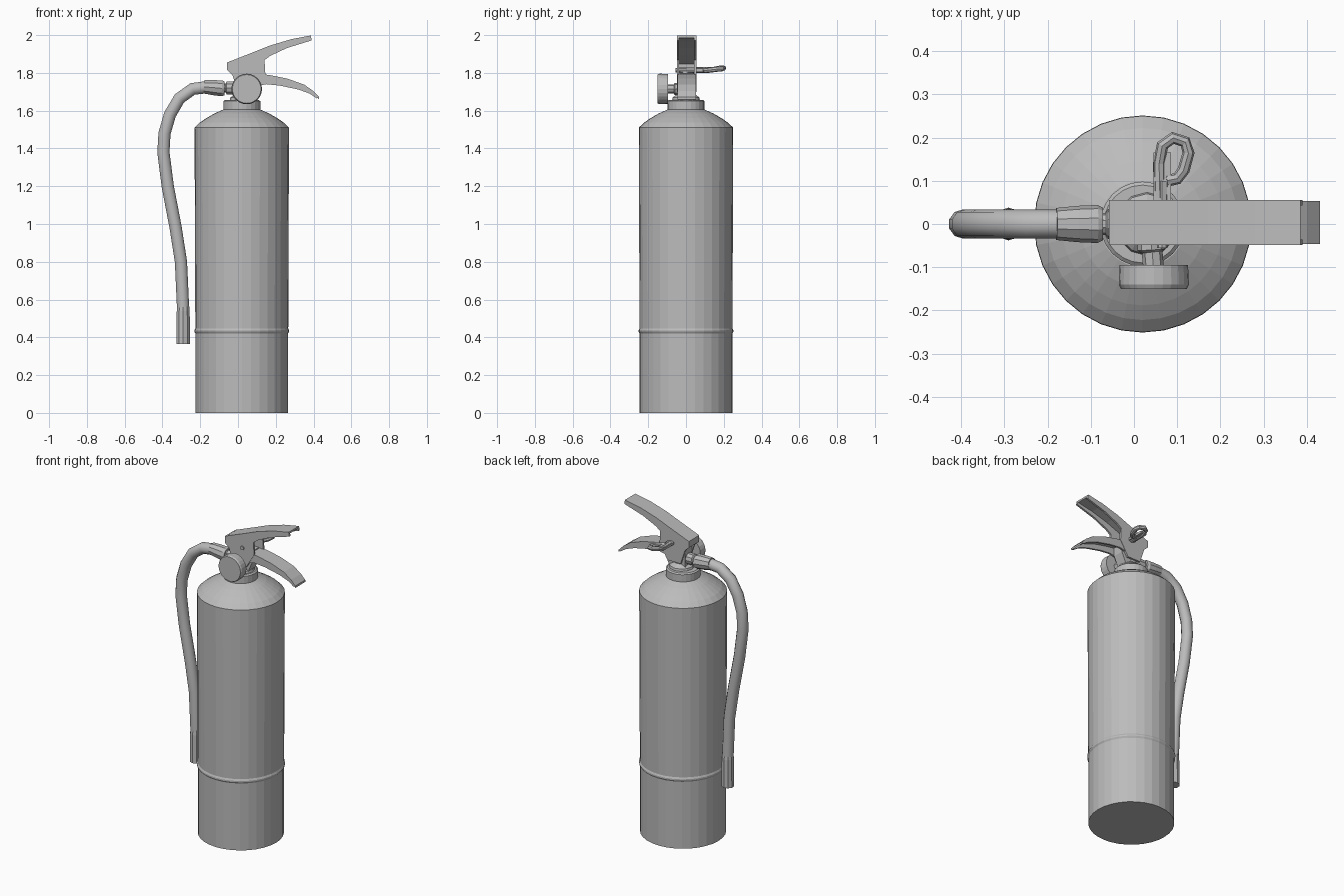
import bpy, bmesh, math
from mathutils import Vector

cube = bpy.data.objects.get("Cube")
if cube:
    bpy.data.objects.remove(cube, do_unlink=True)

grey = bpy.data.materials.new("plain grey")
grey.use_nodes = True
grey.diffuse_color = (0.5, 0.5, 0.5, 1)
grey.node_tree.nodes["Principled BSDF"].inputs["Base Color"].default_value = (0.5, 0.5, 0.5, 1)


def finish(name, bm, smooth=None):
    bmesh.ops.recalc_face_normals(bm, faces=bm.faces)
    mesh = bpy.data.meshes.new(name)
    bm.to_mesh(mesh)
    bm.free()
    mesh.materials.append(grey)
    ob = bpy.data.objects.new(name, mesh)
    bpy.context.collection.objects.link(ob)
    if smooth:
        bpy.ops.object.select_all(action='DESELECT')
        ob.select_set(True)
        bpy.context.view_layer.objects.active = ob
        bpy.ops.object.shade_smooth_by_angle(angle=math.radians(smooth))
    return ob


def skin(name, rings, smooth=None):
    """Join rings of points into a capped skin."""
    bm = bmesh.new()
    loops = [[bm.verts.new(p) for p in ring] for ring in rings]
    n = len(loops[0])
    for a, b in zip(loops, loops[1:]):
        for i in range(n):
            j = (i + 1) % n
            bm.faces.new((a[i], a[j], b[j], b[i]))
    bm.faces.new(loops[0])
    bm.faces.new(loops[-1])
    return finish(name, bm, smooth)


def tube(name, path, sides=10, smooth=None, up=(0, 1, 0)):
    """Sweep a circle along (x, y, z, radius) points."""
    pts = [Vector(p[:3]) for p in path]
    rings = []
    for i, p in enumerate(pts):
        d = (pts[min(i + 1, len(pts) - 1)] - pts[max(i - 1, 0)]).normalized()
        u = Vector(up)
        u = (u - d * u.dot(d)).normalized()
        v = d.cross(u)
        angles = [2 * math.pi * k / sides for k in range(sides)]
        rings.append([p + path[i][3] * (u * math.cos(a) + v * math.sin(a)) for a in angles])
    return skin(name, rings, smooth)


def lathe(name, profile, x, sides):
    """Turn a (radius, z) profile about an upright axis."""
    angles = [2 * math.pi * k / sides for k in range(sides)]
    return skin(name, [[(x + r * math.cos(a), r * math.sin(a), z) for a in angles]
                       for r, z in profile])


def plate(name, outline, y0, y1):
    """Extrude an (x, z) outline across the width."""
    return skin(name, [[(x, y, z) for x, z in outline] for y in (y0, y1)])


def channel(name, top, under, y0, y1, t=0.012):
    """Folded sheet lever: a top skin with two side flanges."""
    plate(name + "_top", top + [(x, z - t) for x, z in reversed(top)], y0, y1)
    for side, a in (("front", y0), ("back", y1 - t)):
        plate(f"{name}_{side}_flange", top + under[::-1], a, a + t)


# Tank with a raised band, shoulder and neck collar
AXIS = 0.02
lathe("tank", [(0.245, 0), (0.245, 0.42), (0.251, 0.43), (0.251, 0.438), (0.246, 0.448),
               (0.25, 1.51), (0.222, 1.537), (0.188, 1.56), (0.145, 1.585), (0.1, 1.605)],
      AXIS, 32)
lathe("neck_collar", [(0.098, 1.595), (0.098, 1.65), (0.09, 1.657)], AXIS, 24)

# Valve body
lathe("valve_base", [(0.075, 1.65), (0.07, 1.67), (0.045, 1.69), (0.042, 1.82)], 0.03, 12)
plate("valve_block", [(-0.02, 1.66), (0.09, 1.66), (0.12, 1.73), (0.12, 1.8), (-0.02, 1.8)],
      -0.032, 0.037)

# Carrying handle and squeeze lever
channel("upper_lever",
        [(-0.058, 1.855), (0.077, 1.908), (0.17, 1.945), (0.28, 1.978), (0.385, 1.998)],
        [(-0.058, 1.815), (0.13, 1.86), (0.17, 1.89), (0.26, 1.932), (0.39, 1.972)],
        -0.048, 0.055)
plate("upper_lever_end", [(-0.058, 1.815), (-0.046, 1.815), (-0.046, 1.86), (-0.058, 1.855)],
      -0.048, 0.055)
for side, y in (("front", -0.048), ("back", 0.043)):
    plate(f"valve_cheek_{side}", [(-0.058, 1.815), (-0.03, 1.79), (0.0, 1.7), (0.09, 1.7),
                                  (0.145, 1.79), (0.14, 1.875), (0.0, 1.85)], y, y + 0.012)
channel("lower_lever",
        [(0.1, 1.797), (0.17, 1.788), (0.26, 1.77), (0.35, 1.738), (0.4, 1.703), (0.43, 1.672)],
        [(0.1, 1.73), (0.15, 1.74), (0.22, 1.733), (0.32, 1.712), (0.38, 1.69), (0.418, 1.665)],
        -0.046, 0.053)

# Pressure gauge on its stem
tube("gauge_stem", [(0.04, -0.03, 1.715, 0.032), (0.04, -0.06, 1.715, 0.032),
                    (0.042, -0.065, 1.715, 0.024), (0.045, -0.1, 1.715, 0.024)],
     8, up=(0, 0, 1))
tube("gauge", [(0.046, -0.095, 1.715, 0.079), (0.046, -0.14, 1.715, 0.081),
               (0.046, -0.15, 1.715, 0.076)], 24, up=(0, 0, 1))

# Hose with its outlet, ferrule and nozzle
tube("hose_outlet", [(0.01, 0, 1.72, 0.035), (-0.06, 0, 1.72, 0.035),
                     (-0.065, 0, 1.72, 0.026), (-0.1, 0, 1.72, 0.026)], 10)
tube("hose_ferrule", [(-0.072, 0, 1.718, 0.038), (-0.085, 0, 1.718, 0.044),
                      (-0.13, 0, 1.722, 0.042), (-0.18, 0, 1.726, 0.037)], 10)
tube("hose", [(x, 0, z, 0.034) for x, z in
              ((-0.16, 1.725), (-0.24, 1.715), (-0.31, 1.665), (-0.36, 1.58), (-0.389, 1.48),
               (-0.395, 1.38), (-0.372, 1.2), (-0.33, 0.98), (-0.302, 0.8), (-0.291, 0.56))],
     10, 40)
tube("nozzle", [(-0.29, 0, 0.57, 0.033), (-0.29, 0, 0.54, 0.036), (-0.29, 0, 0.365, 0.038)], 10)

# Safety pin with pull ring
tube("safety_pin", [(0.065, -0.055, 1.815, 0.012), (0.065, 0.1, 1.815, 0.016)], 8, up=(0, 0, 1))
tube("pull_ring", [(x, y, z, 0.014) for x, y, z in
                   ((0.06, 0.06, 1.815), (0.058, 0.14, 1.817), (0.066, 0.182, 1.825),
                    (0.09, 0.199, 1.825), (0.118, 0.19, 1.822), (0.126, 0.165, 1.82),
                    (0.115, 0.125, 1.815), (0.1, 0.105, 1.812), (0.075, 0.1, 1.815))],
     8, up=(0, 0, 1))
plate("pin_tab", [(0.045, 1.81), (0.085, 1.81), (0.085, 1.824), (0.045, 1.824)], 0.05, 0.165)
